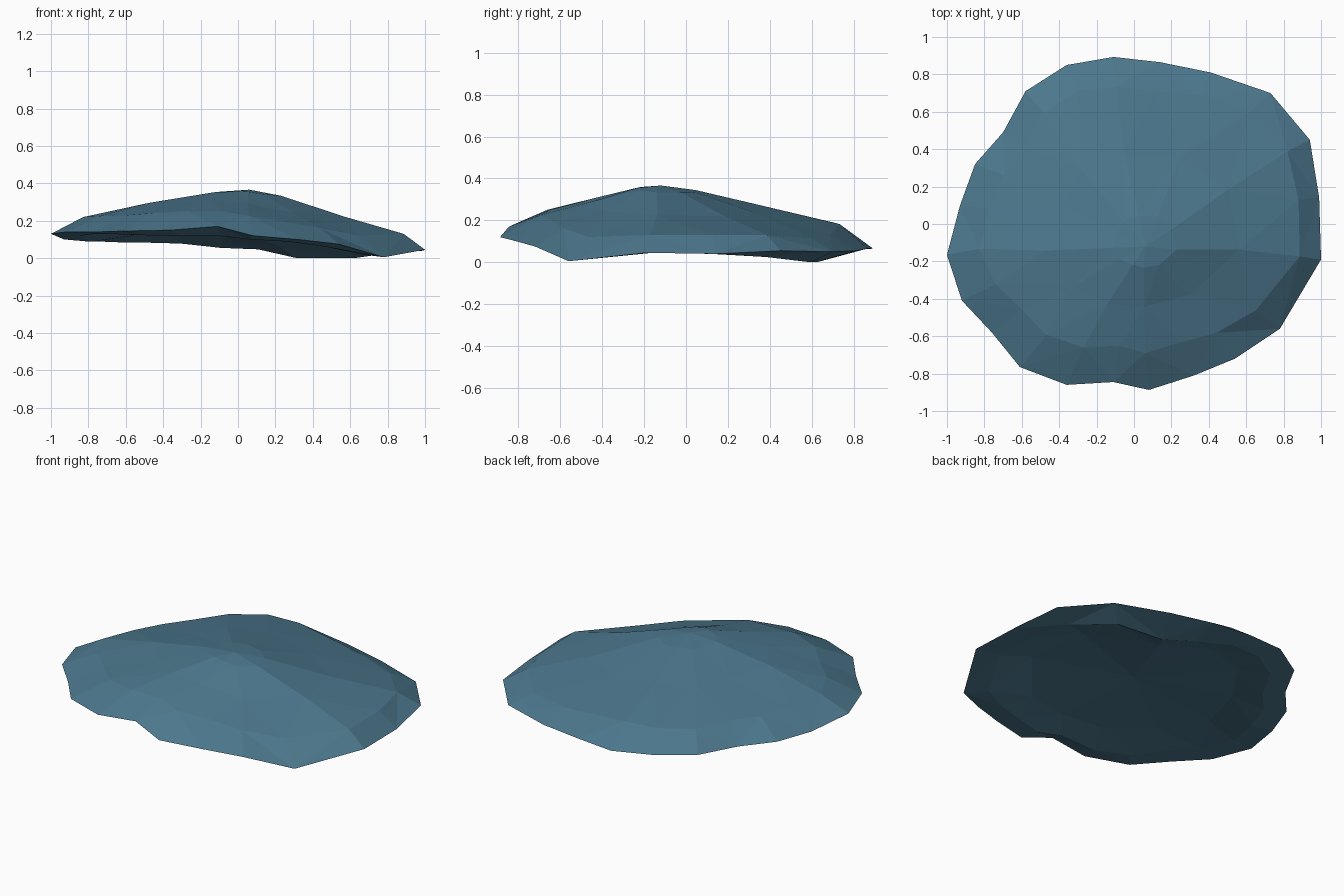
import bpy, bmesh, random
from mathutils import Vector

if "Cube" in bpy.data.objects:
    bpy.data.objects.remove(bpy.data.objects["Cube"])

random.seed(4)

# Rim outline, clockwise from the back: x, y, rim height, shoulder height
RIM = [(-.11, .893, .065, .182), (.14, .865, .065, .16), (.41, .81, .055, .13),
       (.73, .70, .05, .115), (.94, .45, .055, .13), (.99, .14, .04, .13),
       (1.0, -.19, .045, .13), (.78, -.56, .005, .12), (.54, -.72, .075, .16),
       (.32, -.81, .10, .195), (.08, -.887, .12, .225), (-.11, -.845, .17, .25),
       (-.36, -.86, .15, .25), (-.61, -.765, .145, .24), (-.76, -.58, .14, .23),
       (-.92, -.41, .14, .225), (-1.0, -.165, .13, .22), (-.93, .10, .10, .205),
       (-.85, .32, .10, .195), (-.70, .49, .095, .195), (-.58, .71, .095, .185),
       (-.36, .85, .09, .188)]
PEAK = Vector((.06, -.12, .366))
HOLLOW = Vector((0, 0, .15))

bm = bmesh.new()


def ring(points):
    return [bm.verts.new(p) for p in points]


def jitter(p, a):
    return p + Vector((random.uniform(-a, a), random.uniform(-a, a), random.uniform(-a, a) * .1))


def bridge(a, b):
    """Join two rings of equal count with triangles of alternating diagonal."""
    n = len(a)
    for i in range(n):
        j = (i + 1) % n
        if i % 2:
            tris = (a[i], a[j], b[j]), (a[i], b[j], b[i])
        else:
            tris = (a[i], a[j], b[i]), (a[j], b[j], b[i])
        for t in tris:
            bm.faces.new(t)


def bridge_half(a, b):
    """Join a ring to an inner ring of half its count."""
    n, m = len(a), len(b)
    for j in range(m):
        a0, a1, a2 = a[2 * j], a[2 * j + 1], a[(2 * j + 2) % n]
        k = (j + 1) % m
        for t in ((a0, a1, b[j]), (a1, b[k], b[j]), (a1, a2, b[k])):
            bm.faces.new(t)


def fan(a, p):
    c = bm.verts.new(p)
    for i in range(len(a)):
        bm.faces.new((a[i], a[(i + 1) % len(a)], c))


# Upper dome: rim, shoulder, slope, crown
rim = ring([Vector(p[:3]) for p in RIM])
sh_pts = []
for x, y, z, h in RIM:
    s = min(.88, .83 + .12 * max(0, x) * (1 - abs(y)) + .07 * min(0, y))
    sh_pts.append(jitter(Vector((x * s, y * s, h)), .01))
shoulder = ring(sh_pts)
slope = ring([jitter(PEAK.lerp(p, .6) + Vector((0, 0, .008 - .012 * p.x)), .02)
              for p in sh_pts[::2]])
crown = ring([jitter(PEAK.lerp(p, .2) + Vector((0, 0, .016)), .01) for p in sh_pts[::2]])
for v in crown:
    v.co.z = min(v.co.z, PEAK.z - .004)
bridge(rim, shoulder)
bridge_half(shoulder, slope)
bridge(slope, crown)
fan(crown, PEAK)

# Underside: lip that touches the ground at the back right, then a shallow hollow
DROP = {0: .01, 1: .018, 2: .055, 3: .05, 4: .03, 5: 0, 6: 0, 7: -.015,
        10: .02, 11: .052, 12: .032, 13: .022}
lip_pts = []
for i, (x, y, z, h) in enumerate(RIM):
    s = .77 if i in (1, 2) else .85
    lip_pts.append(Vector((x * s, y * s, z - DROP.get(i, .012))))
lip = ring(lip_pts)
inner = ring([jitter(HOLLOW.lerp(p, .76) + Vector((0, 0, .022)), .015) for p in lip_pts[::2]])
bridge(rim, lip)
bridge_half(lip, inner)
fan(inner, HOLLOW)

bmesh.ops.recalc_face_normals(bm, faces=bm.faces)
mesh = bpy.data.meshes.new("flat_rock")
bm.to_mesh(mesh)
bm.free()

# Single slate blue colour
mat = bpy.data.materials.new("slate blue")
mat.diffuse_color = (.072, .185, .265, 1)
mat.use_nodes = True
mat.node_tree.nodes["Principled BSDF"].inputs["Base Color"].default_value = mat.diffuse_color
mesh.materials.append(mat)
bpy.context.collection.objects.link(bpy.data.objects.new("flat_rock", mesh))
